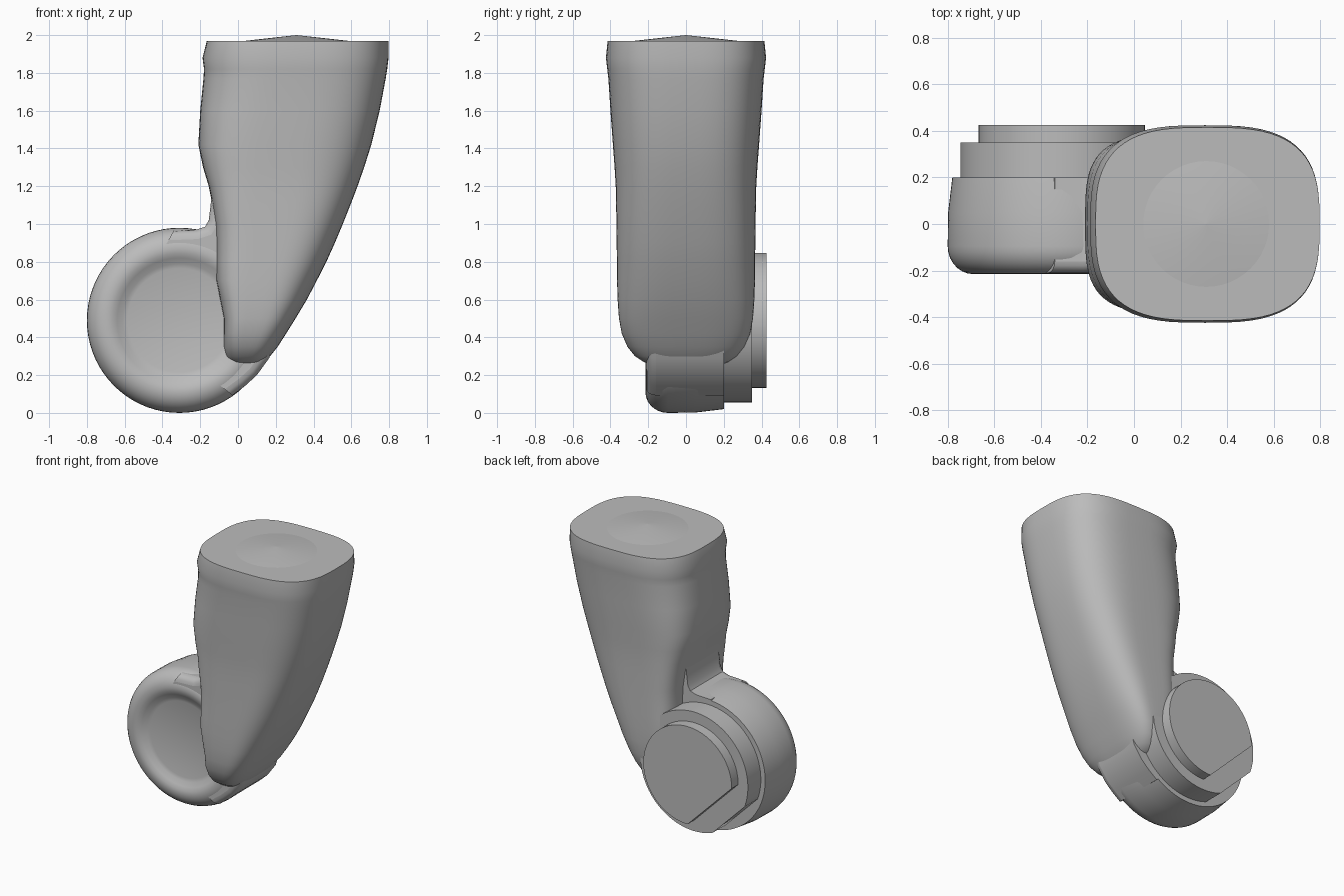
import bpy, bmesh, math
from mathutils import Matrix

cube = bpy.data.objects.get("Cube")
if cube:
    bpy.data.objects.remove(cube, do_unlink=True)

grey = bpy.data.materials.new("plain grey")
grey.use_nodes = True
grey.diffuse_color = (0.5, 0.5, 0.5, 1)
grey.node_tree.nodes["Principled BSDF"].inputs["Base Color"].default_value = (0.5, 0.5, 0.5, 1)

HUB_X, HUB_Z = -0.31, 0.49


def finish(name, bm, angle=35):
    bmesh.ops.recalc_face_normals(bm, faces=bm.faces)
    mesh = bpy.data.meshes.new(name)
    bm.to_mesh(mesh)
    bm.free()
    mesh.materials.append(grey)
    obj = bpy.data.objects.new(name, mesh)
    bpy.context.collection.objects.link(obj)
    bpy.ops.object.select_all(action='DESELECT')
    obj.select_set(True)
    bpy.context.view_layer.objects.active = obj
    bpy.ops.object.shade_smooth_by_angle(angle=math.radians(angle))
    return obj


def prism(name, outline, y0, y1):
    """Extrude an x-z outline along y."""
    bm = bmesh.new()
    face = bm.faces.new([bm.verts.new((x, y0, z)) for x, z in outline])
    moved = bmesh.ops.extrude_face_region(bm, geom=[face])["geom"]
    bmesh.ops.translate(bm, vec=(0, y1 - y0, 0),
                        verts=[v for v in moved if isinstance(v, bmesh.types.BMVert)])
    return finish(name, bm)


def arc(radius, start, end, steps):
    """Points on a circle around the hub, angles in degrees."""
    pts = []
    for i in range(steps + 1):
        a = math.radians(start + (end - start) * i / steps)
        pts.append((HUB_X + radius * math.cos(a), HUB_Z + radius * math.sin(a)))
    return pts


def skin(name, rings):
    """Join equal rings of points into a closed tube."""
    bm = bmesh.new()
    rings = [[bm.verts.new(p) for p in ring] for ring in rings]
    for low, high in zip(rings, rings[1:]):
        for i in range(len(low)):
            j = (i + 1) % len(low)
            bm.faces.new((low[i], low[j], high[j], high[i]))
    bm.faces.new(rings[0])
    bm.faces.new(rings[-1])
    return finish(name, bm)


def shell_ring(z, left, right, half, left_power, sides=72):
    """Rounded box section, with its own squareness on the left edge."""
    ring = []
    for i in range(sides):
        a = math.tau * i / sides
        c, s = math.cos(a), math.sin(a)
        power = 3.0 if c > 0 else left_power
        px = math.copysign(abs(c) ** (2 / power), c)
        py = math.copysign(abs(s) ** (2 / power), s)
        ring.append(((left + right) / 2 + px * (right - left) / 2, py * half, z))
    return ring


# Tapering upper shell with its collar
skin("leg_shell", [shell_ring(*section) for section in (
    (0.25, -0.03, 0.10, 0.17, 3), (0.27, -0.055, 0.14, 0.225, 3),
    (0.30, -0.07, 0.17, 0.27, 3.5), (0.35, -0.077, 0.21, 0.31, 4),
    (0.42, -0.075, 0.255, 0.34, 5), (0.50, -0.075, 0.305, 0.355, 5),
    (0.60, -0.095, 0.365, 0.362, 5), (0.70, -0.115, 0.417, 0.365, 5),
    (0.80, -0.115, 0.468, 0.366, 5), (0.90, -0.115, 0.513, 0.367, 5),
    (1.00, -0.12, 0.555, 0.368, 5), (1.10, -0.135, 0.595, 0.37, 5),
    (1.20, -0.155, 0.633, 0.372, 4.5), (1.30, -0.185, 0.668, 0.378, 4),
    (1.42, -0.21, 0.706, 0.387, 3.6), (1.60, -0.20, 0.75, 0.40, 3.3),
    (1.77, -0.183, 0.782, 0.411, 3), (1.82, -0.18, 0.79, 0.417, 3),
    (1.88, -0.188, 0.797, 0.424, 3), (1.97, -0.165, 0.797, 0.415, 3))])

# Shallow conical cap on the top
bm = bmesh.new()
bmesh.ops.create_cone(bm, cap_ends=True, segments=48, radius1=0.27, radius2=0.002, depth=0.03,
                      matrix=Matrix.Translation((0.31, 0, 1.985)))
finish("top_cap", bm)

# Round joint housing: slight taper, rounded front rim and a shallow dish
profile = [(0.47, 0.20), (0.488, 0.05)]
for i in range(8):
    a = math.radians(90 * i / 7)
    profile.append((0.38 + 0.11 * math.cos(a), -0.095 - 0.12 * math.sin(a)))
profile += [(0.355, -0.212), (0.33, -0.20), (0.30, -0.182), (0.275, -0.175), (0.01, -0.172)]
skin("joint_housing", [[(x, y, z) for x, z in arc(r, 0, 355, 71)] for r, y in profile])

# Neck wrapping round the dish and running up into the shell
neck = prism("housing_neck", arc(0.37, -60, 105, 30) + [
    (-0.34, 0.965), (-0.22, 0.97), (-0.175, 0.985), (-0.155, 1.02), (-0.145, 1.1), (-0.13, 1.25),
    (0.3, 1.25), (0.36, 0.7), (0.2, 0.4), (0.165, 0.29), (0.10, 0.2), (0.04, 0.145),
    (-0.03, 0.093)], -0.21, 0.20)
bevel = neck.modifiers.new("rounded_front", 'BEVEL')
bevel.limit_method = 'WEIGHT'
bevel.width = 0.05
bevel.segments = 4
weights = neck.data.attributes.new("bevel_weight_edge", 'FLOAT', 'EDGE')
for edge in neck.data.edges:
    ends = [neck.data.vertices[i].co for i in edge.vertices]
    outer = all(math.hypot(p.x - HUB_X, p.z - HUB_Z) > 0.4 for p in ends)
    if outer and all(p.y < 0 for p in ends):
        weights.data[edge.index].value = 1.0

# Stepped discs on the back, each cut flat on the lower outer side
for name, radius, half_cut, y0, y1 in (("back_step", 0.435, 25, 0.19, 0.35),
                                       ("back_disc", 0.357, 45, 0.34, 0.425)):
    prism(name, arc(radius, 225 + half_cut, 585 - half_cut, 56), y0, y1)
